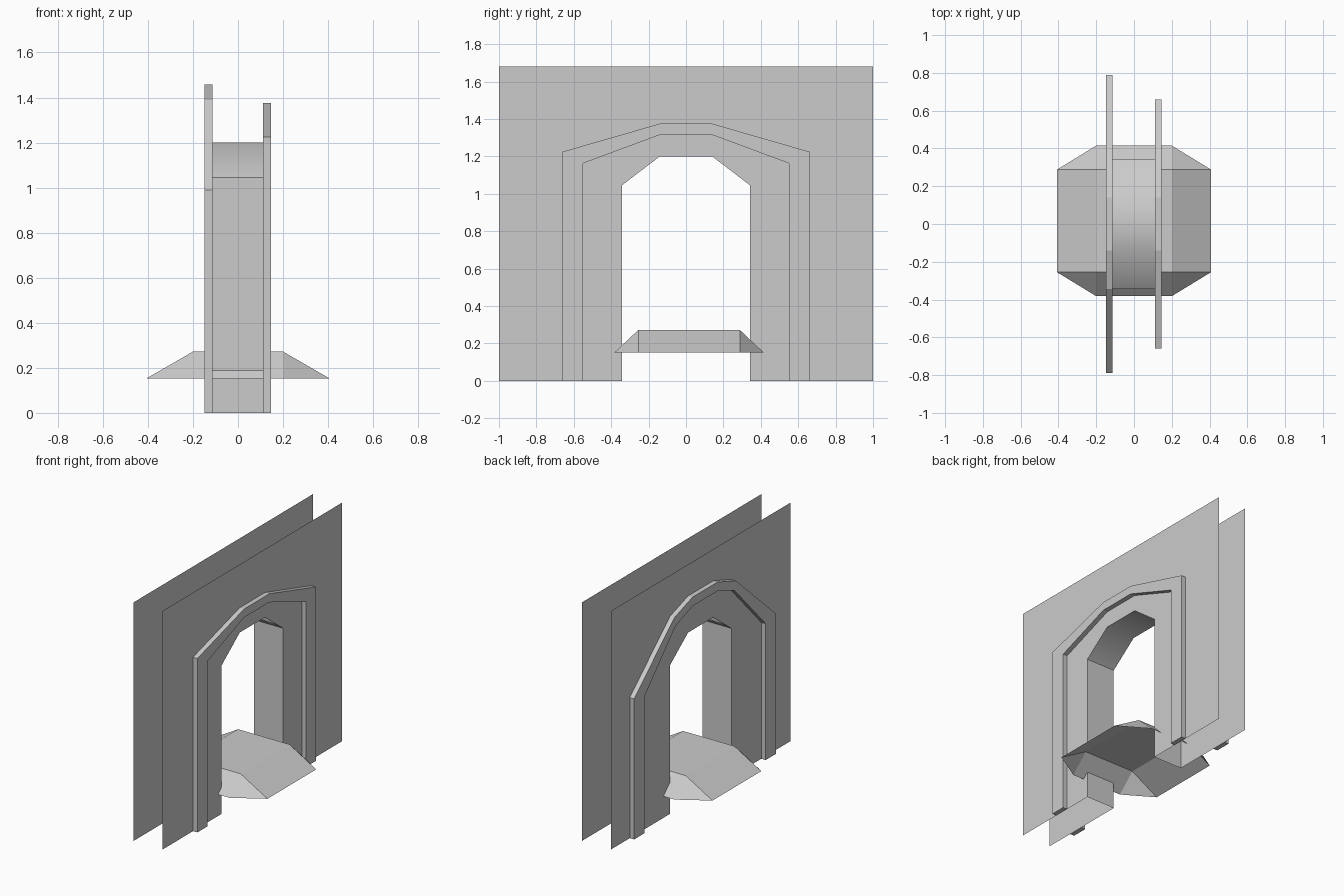
import bpy, bmesh, math

if "Cube" in bpy.data.objects:
    bpy.data.objects.remove(bpy.data.objects["Cube"])

XR, XL = 0.112, -0.114          # x of the two wall sheets


def mirrored(half):
    """Mirror a half profile of (y, z), listed from foot to crown, across y = 0."""
    return half + [(-y, z) for y, z in reversed(half)]


def finish(name, bm):
    bmesh.ops.remove_doubles(bm, verts=bm.verts, dist=1e-5)
    mesh = bpy.data.meshes.new(name)
    bm.to_mesh(mesh)
    bm.free()
    ob = bpy.data.objects.new(name, mesh)
    bpy.context.collection.objects.link(ob)
    return ob


opening = mirrored([(0.343, 0), (0.343, 1.045), (0.14, 1.2)])


# Wall sheets: one flat face each, with the doorway cut into the outline
def wall(name, x, side):
    bm = bmesh.new()
    outline = [(-1, 0), (-1, 1.68), (1, 1.68), (1, 0)] + opening
    face = bm.faces.new([bm.verts.new((x, y, z)) for y, z in outline])
    face.normal_update()
    if face.normal.x * side < 0:
        face.normal_flip()
    finish(name, bm)


wall("right_wall", XR, 1)
wall("left_wall", XL, -1)

# Passage lining joining both walls, smooth over the crown
bm = bmesh.new()
near = [bm.verts.new((XR, y, z)) for y, z in opening]
far = [bm.verts.new((XL, y, z)) for y, z in opening]
for i in range(len(opening) - 1):
    bm.faces.new((near[i], near[i + 1], far[i + 1], far[i]))
bm.normal_update()
if bm.faces[:][2].normal.z > 0 if bm.faces.ensure_lookup_table() is None else False:
    bmesh.ops.reverse_faces(bm, faces=bm.faces[:])
lining = finish("passage_lining", bm)
bpy.context.view_layer.objects.active = lining
lining.select_set(True)
bpy.ops.object.shade_smooth_by_angle(angle=math.radians(45))
lining.select_set(False)


# Raised trim bands framing the doorway: a strip between two profiles, extruded
def trim(name, outer, inner, x0, x1):
    outer, inner = mirrored(outer), mirrored(inner)
    bm = bmesh.new()
    a = [bm.verts.new((x0, y, z)) for y, z in outer]
    b = [bm.verts.new((x0, y, z)) for y, z in inner]
    for i in range(len(a) - 1):
        bm.faces.new((a[i], a[i + 1], b[i + 1], b[i]))
    ext = bmesh.ops.extrude_face_region(bm, geom=bm.faces[:], use_keep_orig=True)
    moved = [v for v in ext["geom"] if isinstance(v, bmesh.types.BMVert)]
    bmesh.ops.translate(bm, verts=moved, vec=(x1 - x0, 0, 0))
    bmesh.ops.recalc_face_normals(bm, faces=bm.faces[:])
    finish(name, bm)


trim("right_trim",
     [(0.66, 0), (0.66, 1.225), (0.14, 1.375)],
     [(0.55, 0), (0.55, 1.163), (0.14, 1.315)], XR, 0.146)
trim("left_trim",
     [(0.788, 0), (0.788, 0.99), (0.343, 1.39), (0.14, 1.458)],
     [(0.675, 0), (0.675, 0.96), (0.33, 1.325), (0.14, 1.395)], XL, -0.148)

# Doorstep: hollow sloped shell, flat top with an eight-cornered rim
X0, X1, Y0, Y1 = -0.2, 0.2, -0.255, 0.288
bm = bmesh.new()
corners = [(X0, Y0, -1, -1), (X1, Y0, 1, -1), (X1, Y1, 1, 1), (X0, Y1, -1, 1)]
top = [bm.verts.new((x, y, 0.272)) for x, y, sx, sy in corners]
ends = [bm.verts.new((x, y + 0.127 * sy, 0.152)) for x, y, sx, sy in corners]
sides = [bm.verts.new((x + 0.208 * sx, y, 0.152)) for x, y, sx, sy in corners]
bm.faces.new(top)
for i in range(4):
    j = (i + 1) % 4
    rim = ends if i % 2 == 0 else sides
    bm.faces.new((top[j], top[i], rim[i], rim[j]))
    pair = (sides[i], ends[i]) if i % 2 == 0 else (ends[i], sides[i])
    bm.faces.new((top[i], *pair))
bmesh.ops.recalc_face_normals(bm, faces=bm.faces[:])
finish("doorstep", bm)
